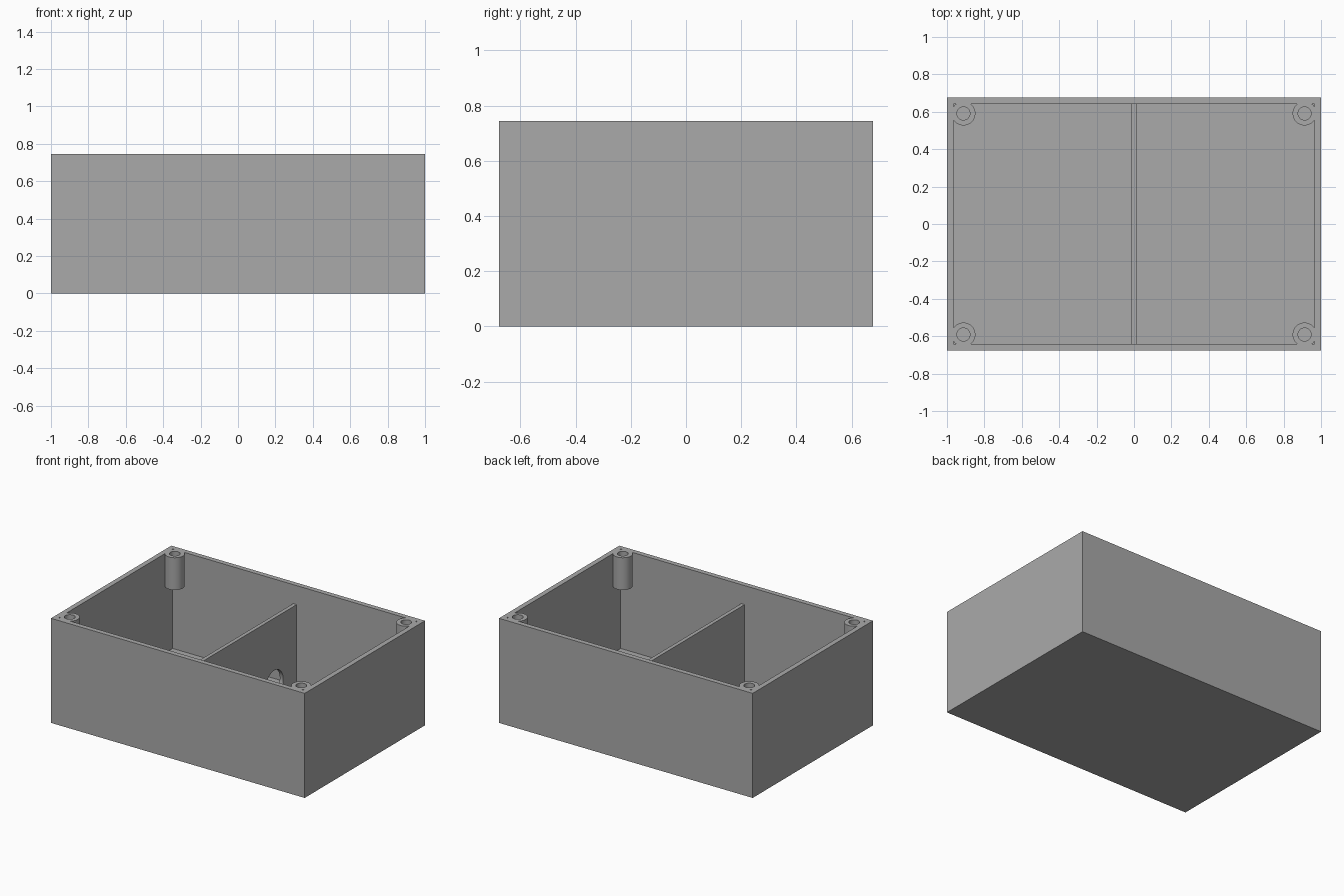
import bpy

if "Cube" in bpy.data.objects:
    bpy.data.objects.remove(bpy.data.objects["Cube"])

W, D, H = 2.0, 1.355, 0.745      # outer size
T = 0.036                        # wall and floor thickness
BX, BY = 0.912, 0.591            # screw post centres
POST_R, HOLE_R, POST_H = 0.064, 0.035, 0.23

grey = bpy.data.materials.new("grey plastic")
grey.diffuse_color = (0.40, 0.40, 0.40, 1)
grey.use_nodes = True
grey.node_tree.nodes["Principled BSDF"].inputs["Base Color"].default_value = grey.diffuse_color


def finish(name):
    ob = bpy.context.object
    ob.name = name
    ob.data.materials.append(grey)
    return ob


def box(name, size, z0):
    bpy.ops.mesh.primitive_cube_add(size=1, location=(0, 0, z0 + size[2] / 2))
    bpy.context.object.scale = size
    bpy.ops.object.transform_apply(location=True, rotation=False, scale=True)
    return finish(name)


def cylinder(name, r, depth, loc, rot=(0, 0, 0)):
    bpy.ops.mesh.primitive_cylinder_add(vertices=48, radius=r, depth=depth,
                                        location=loc, rotation=rot)
    return finish(name)


def combine(target, tool, operation):
    mod = target.modifiers.new(tool.name, 'BOOLEAN')
    mod.operation, mod.solver, mod.object = operation, 'EXACT', tool
    bpy.context.view_layer.objects.active = target
    bpy.ops.object.modifier_apply(modifier=mod.name)
    bpy.data.objects.remove(tool)


# Open box: the cavity is cut out of a solid block
case = box("case", (W, D, H), 0)
combine(case, box("cavity", (W - 2 * T, D - 2 * T, H), T), 'DIFFERENCE')

# Screw posts hanging in the corners, flush with the rim, with blind holes
corners = [(sx * BX, sy * BY) for sx in (-1, 1) for sy in (-1, 1)]
for x, y in corners:
    combine(case, cylinder("post", POST_R, POST_H, (x, y, H - POST_H / 2)), 'UNION')
for x, y in corners:
    combine(case, cylinder("hole", HOLE_R, 0.4, (x, y, H)), 'DIFFERENCE')

# Divider across the middle with a round cable opening near the back
divider = box("divider", (0.027, D - 2 * T, 0.61 - T), T)
combine(divider, cylinder("opening", 0.1, 0.2, (0, 0.39, 0.137), (0, 1.570796, 0)),
        'DIFFERENCE')

# Smooth the round surfaces and keep the edges sharp
for ob in (case, divider):
    bpy.ops.object.select_all(action='DESELECT')
    ob.select_set(True)
    bpy.context.view_layer.objects.active = ob
    bpy.ops.object.shade_smooth_by_angle(angle=0.52)
